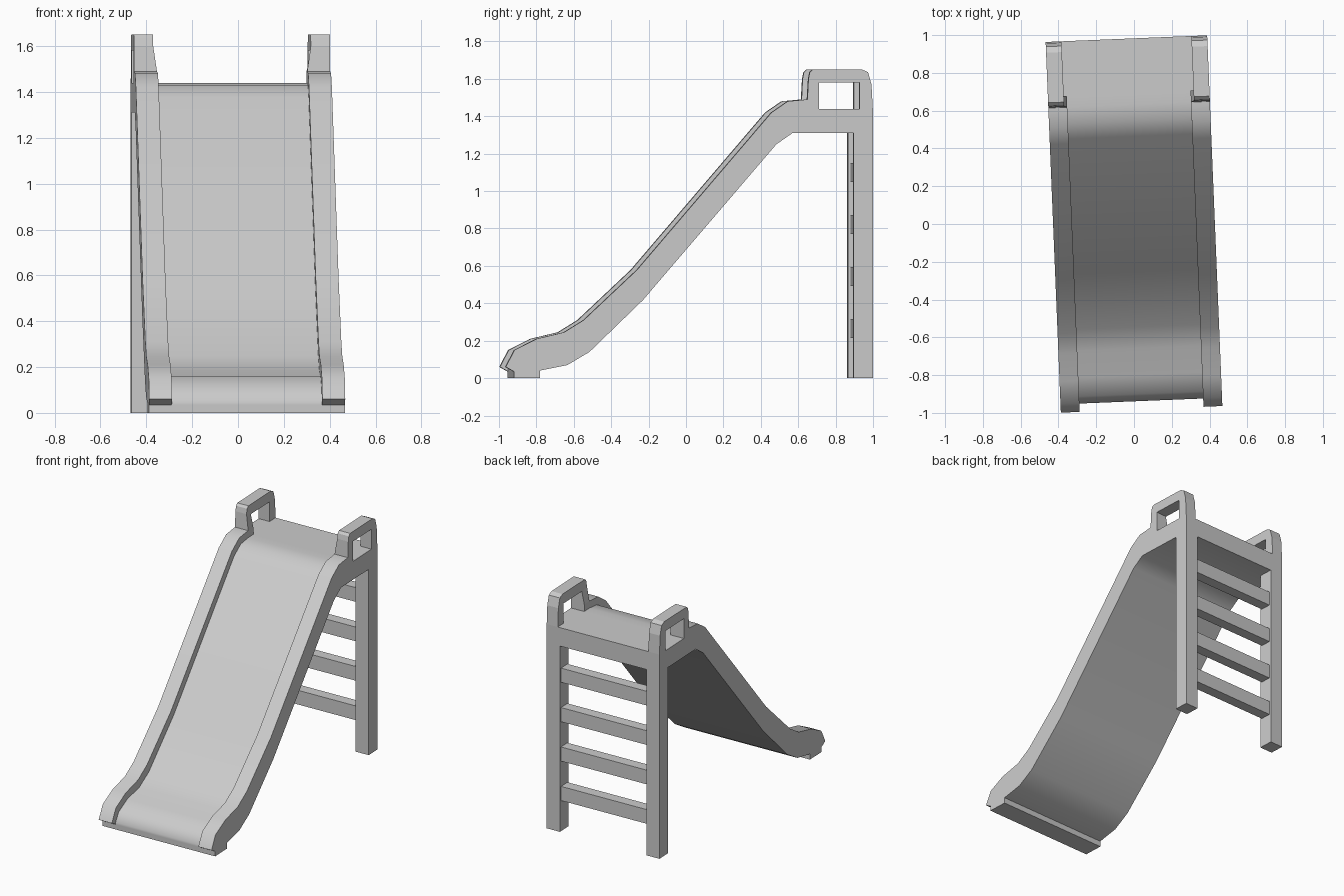
import bpy, bmesh, math
from mathutils import Matrix

cube = bpy.data.objects.get("Cube")
if cube:
    bpy.data.objects.remove(cube, do_unlink=True)

GREY = (0.6, 0.6, 0.6, 1.0)
mat = bpy.data.materials.new("light grey")
mat.use_nodes = True
mat.diffuse_color = GREY
mat.node_tree.nodes["Principled BSDF"].inputs["Base Color"].default_value = GREY

TURN = Matrix.Rotation(math.radians(2.35), 4, 'Z')   # whole slide stands slightly turned
OUT, IN, GRIP = 0.428, 0.328, 0.344                  # half widths: outside, rail inside, handle inside


def loft(name, loops, smooth=False):
    """Skin a row of equal-length closed loops and cap both ends."""
    bm = bmesh.new()
    rows = [[bm.verts.new(p) for p in loop] for loop in loops]
    n = len(rows[0])
    for a, b in zip(rows, rows[1:]):
        for i in range(n):
            j = (i + 1) % n
            bm.faces.new((a[i], a[j], b[j], b[i]))
    bm.faces.new(rows[0])
    bm.faces.new(rows[-1])
    bmesh.ops.remove_doubles(bm, verts=bm.verts, dist=0.0005)
    bmesh.ops.recalc_face_normals(bm, faces=bm.faces)
    bm.transform(TURN)
    mesh = bpy.data.meshes.new(name)
    bm.to_mesh(mesh)
    bm.free()
    mesh.materials.append(mat)
    obj = bpy.data.objects.new(name, mesh)
    bpy.context.collection.objects.link(obj)
    if smooth:
        bpy.ops.object.select_all(action='DESELECT')
        obj.select_set(True)
        bpy.context.view_layer.objects.active = obj
        bpy.ops.object.shade_smooth_by_angle(angle=math.radians(40))
    return obj


def box(name, x0, x1, y0, y1, z0, z1):
    return loft(name, [[(x, y0, z0), (x, y1, z0), (x, y1, z1), (x, y0, z1)] for x in (x0, x1)])


# Slide body: raised side rails, sunken chute and a shared underside (y, z)
rail_top = [(-.982, .06), (-.935, .15), (-.817, .21), (-.67, .245), (-.565, .31), (-.28, .578),
            (.44, 1.42), (.527, 1.48), (.632, 1.49), (.693, 1.49), (.693, 1.44), (.982, 1.44)]
chute_top = [(-.938, .05), (-.90, .11), (-.80, .16), (-.66, .185), (-.545, .25), (-.25, .535),
             (.465, 1.375), (.545, 1.43), (.632, 1.44), (.693, 1.44), (.693, 1.44), (.982, 1.44)]
underside = [(.982, 1.31), (.552, 1.31), (.466, 1.25), (-.248, .417), (-.534, .14), (-.652, .07),
             (-.80, .04), (-.80, 0), (-.938, 0), (-.938, .035)]
stations = [(-OUT, rail_top), (-IN, rail_top), (-IN, chute_top),
            (IN, chute_top), (IN, rail_top), (OUT, rail_top)]
loft("slide_body", [[(x, y, z) for y, z in top + underside] for x, top in stations], smooth=True)

# Handle arch: outer point, inner point and inside width at each step
arch = [((.632, 1.49), (.693, 1.49), IN), ((.638, 1.60), (.693, 1.565), GRIP),
        ((.645, 1.635), (.693, 1.58), GRIP), ((.66, 1.65), (.70, 1.58), GRIP),
        ((.925, 1.65), (.90, 1.58), GRIP), ((.957, 1.635), (.912, 1.58), GRIP),
        ((.975, 1.57), (.912, 1.56), GRIP), ((.982, 1.44), (.912, 1.44), GRIP)]

# Handles and ladder legs on both sides
for side, s in (("left", 1), ("right", -1)):
    loft(side + "_handle", [[(s * OUT, *o), (s * w, *o), (s * w, *i), (s * OUT, *i)]
                            for o, i, w in arch])
    box(side + "_leg", s * IN, s * OUT, .88, .982, 0, 1.31)

# Ladder rungs
for k in range(4):
    z = 0.215 + 0.278 * k
    box(f"rung_{k + 1}", -IN, IN, .893, .968, z, z + 0.1)
